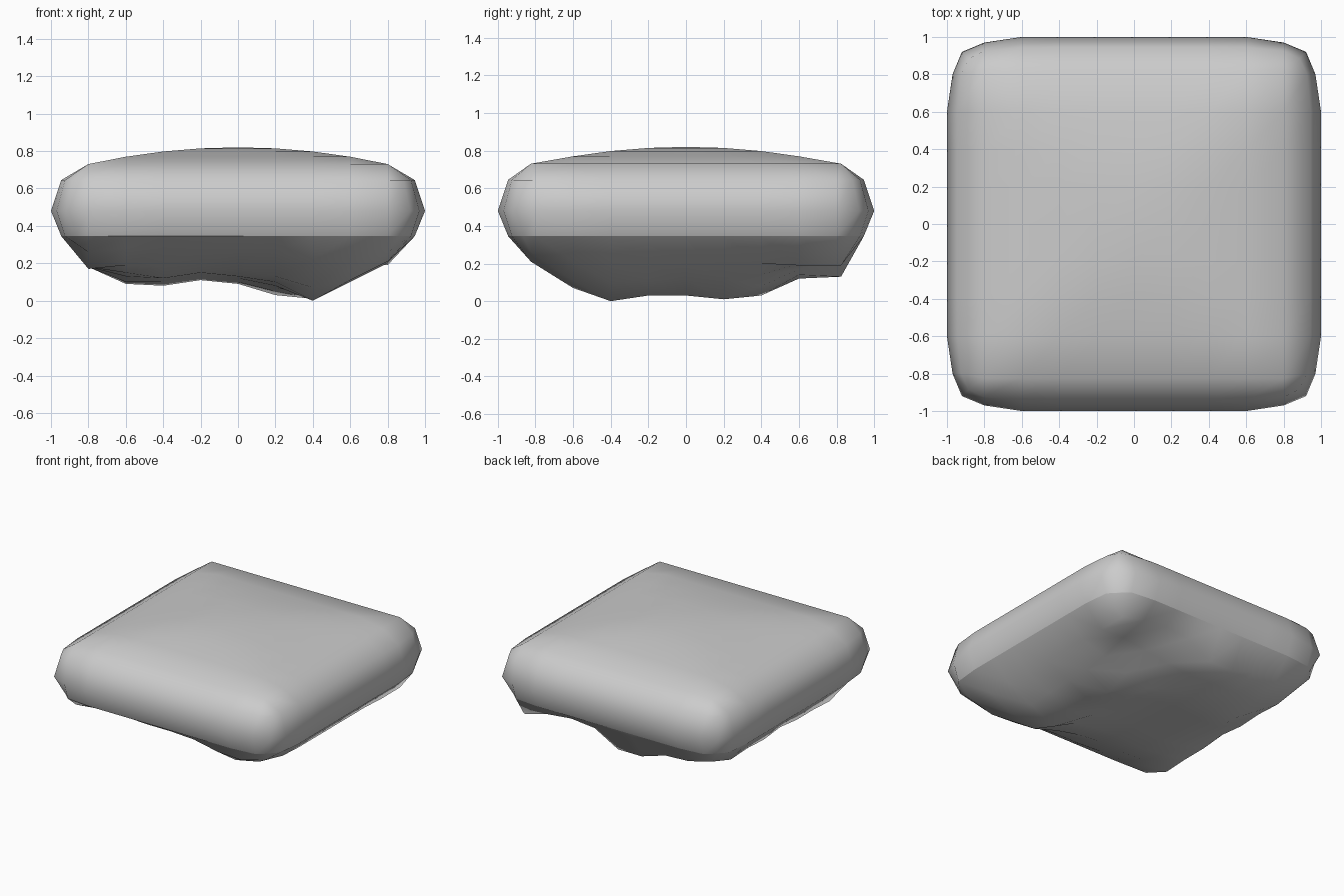
import bpy, bmesh

if "Cube" in bpy.data.objects:
    bpy.data.objects.remove(bpy.data.objects["Cube"])

# Underside heights in hundredths, rows run front to back, 0.2 apart
UNDERSIDE = [
    [26, 28, 28, 27, 27, 26, 22, 21, 26],
    [17, 19, 18, 19, 17, 13, 7, 11, 21],
    [18, 15, 12, 15, 13, 10, 0, 10, 20],
    [18, 13, 11, 14, 12, 8, 3, 11, 20],
    [20, 12, 10, 13, 11, 7, 3, 12, 20],
    [18, 10, 9, 12, 10, 5, 1, 12, 20],
    [19, 9, 8, 11, 9, 3, 8, 14, 20],
    [18, 14, 13, 13, 12, 14, 17, 20, 19],
    [25, 20, 19, 13, 13, 24, 26, 24, 19],
]
N = 11


def rim_xy(i, j, size, drop):
    """Point of the square outline; drop pulls in the points near a corner."""
    def coord(a, b):
        if a in (0, N - 1):
            v = size - drop.get(abs(b - 5), 0)
            return v if a else -v
        return (a - 5) * 0.2
    return coord(i, j), coord(j, i)


bm = bmesh.new()


def sheet(height, rim_z, corner, flip):
    """Grid of faces whose outer row is the rounded rim."""
    grid = {}
    for i in range(N):
        for j in range(N):
            if i in (0, N - 1) or j in (0, N - 1):
                x, y = rim_xy(i, j, 0.945, {5: corner, 4: 0.02})
                z = rim_z
            else:
                x, y = (i - 5) * 0.2, (j - 5) * 0.2
                z = height(i, j, x, y)
                if abs(y) > 0.7:
                    y *= 1.03
            grid[i, j] = bm.verts.new((x, y, z))
    for i in range(N - 1):
        for j in range(N - 1):
            q = [grid[i, j], grid[i + 1, j], grid[i + 1, j + 1], grid[i, j + 1]]
            bm.faces.new(q[::-1] if flip else q)
    return grid


# Cushion-like top, built of square steps, and lumpy underside
top = sheet(lambda i, j, x, y: 0.82 - 0.14 * max(abs(x), abs(y)) ** 2,
            0.645, 0.06, False)
bottom = sheet(lambda i, j, x, y: UNDERSIDE[j - 1][i - 1] / 100,
               0.345, 0.08, True)

# Bevelled side wall through the widest ring
m = N - 1
loop = ([(i, 0) for i in range(m)] + [(m, j) for j in range(m)]
        + [(m - i, m) for i in range(m)] + [(0, m - j) for j in range(m)])
middle = {k: bm.verts.new((*rim_xy(*k, 1.0, {5: 0.08, 4: 0.03}), 0.48))
          for k in loop}
for a, b in zip(loop, loop[1:] + loop[:1]):
    for low, high in ((bottom, middle), (middle, top)):
        bm.faces.new((low[a], low[b], high[b], high[a]))

# Smooth shading with a crisp lower rim
bmesh.ops.recalc_face_normals(bm, faces=bm.faces)
for f in bm.faces:
    f.smooth = True
for a, b in zip(loop, loop[1:] + loop[:1]):
    bm.edges.get((bottom[a], bottom[b])).smooth = False

mesh = bpy.data.meshes.new("stone_slab")
bm.to_mesh(mesh)
bm.free()
slab = bpy.data.objects.new("stone_slab", mesh)
bpy.context.collection.objects.link(slab)
